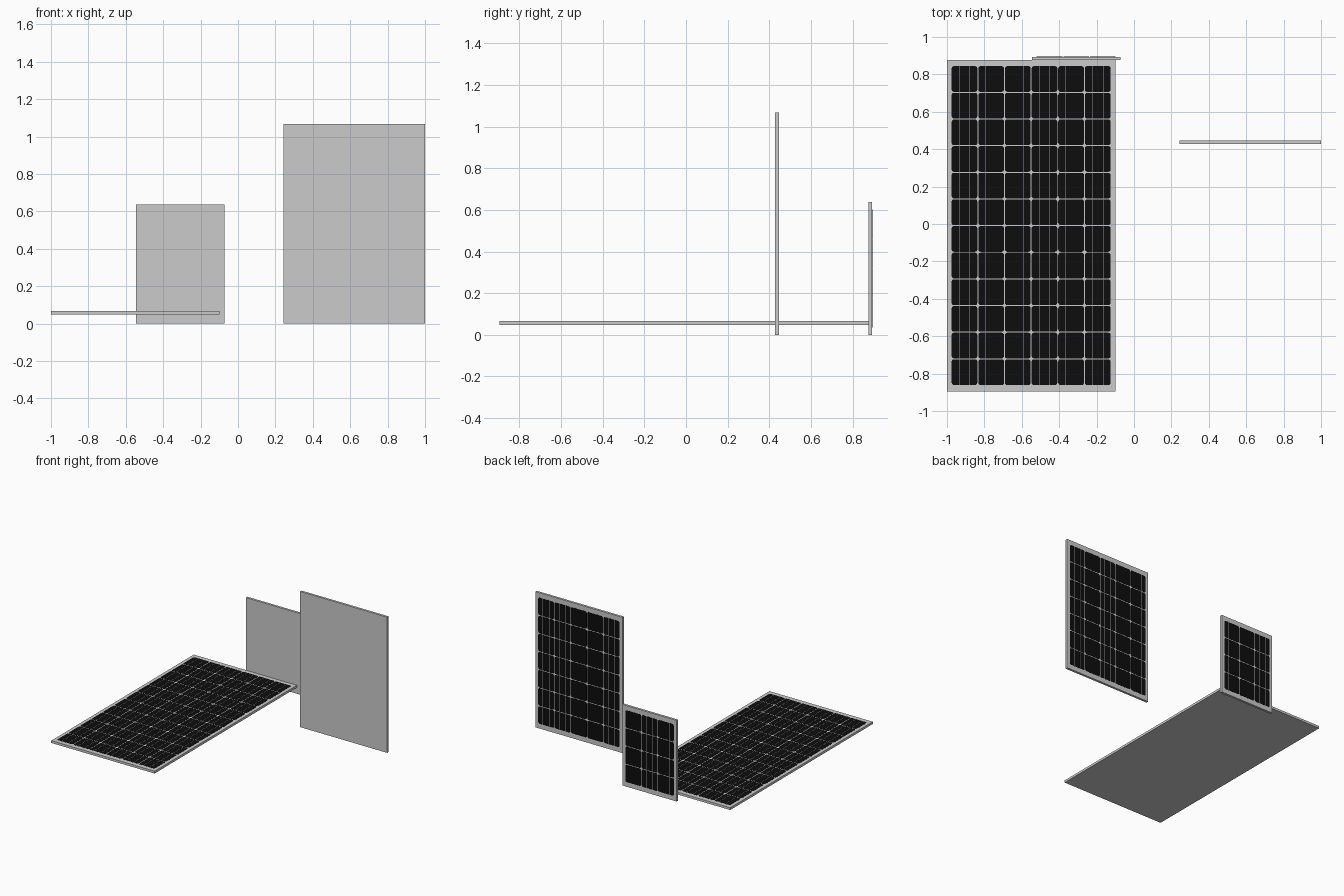
import bpy, bmesh, math
from mathutils import Matrix, Vector

if "Cube" in bpy.data.objects:
    bpy.data.objects.remove(bpy.data.objects["Cube"])

PITCH, GAP, CORNER = 0.1425, 0.005, 0.012
THICK, PROUD = 0.019, 0.0008


def material(name, color):
    m = bpy.data.materials.new(name)
    m.diffuse_color = color
    m.use_nodes = True
    m.node_tree.nodes["Principled BSDF"].inputs["Base Color"].default_value = m.diffuse_color
    return m


CELL = material("cell_black", (0.004, 0.004, 0.004, 1))
LINE = material("busbar_silver", (0.35, 0.35, 0.35, 1))


def finish(bm, name, matrix, mat=None):
    me = bpy.data.meshes.new(name)
    bmesh.ops.recalc_face_normals(bm, faces=bm.faces)
    bm.to_mesh(me)
    bm.free()
    if mat:
        me.materials.append(mat)
    ob = bpy.data.objects.new(name, me)
    ob.matrix_world = matrix
    bpy.context.collection.objects.link(ob)


def add_box(bm, center, size):
    m = Matrix.Translation(center) @ Matrix.Diagonal((*size, 1))
    bmesh.ops.create_cube(bm, size=1, matrix=m)


def add_cell(bm, cx, cy, z, h):
    # square wafer with rounded corners
    half = (PITCH - GAP) / 2
    inner = half - CORNER
    verts = []
    for k, (sx, sy) in enumerate(((1, 1), (-1, 1), (-1, -1), (1, -1))):
        for j in range(4):
            a = math.pi / 2 * (k + j / 3)
            verts.append(bm.verts.new((cx + sx * inner + CORNER * math.cos(a),
                                       cy + sy * inner + CORNER * math.sin(a), z)))
    face = bm.faces.new(verts)
    new = bmesh.ops.extrude_face_region(bm, geom=[face])["geom"]
    bmesh.ops.translate(bm, vec=Vector((0, 0, h)),
                        verts=[v for v in new if isinstance(v, bmesh.types.BMVert)])


def panel(name, width, length, cols, rows, matrix):
    # panel lies in local xy, cells facing local +z
    top = THICK / 2 - PROUD
    bm = bmesh.new()
    add_box(bm, (0, 0, -PROUD / 2), (width, length, THICK - PROUD))
    finish(bm, name + "_frame", matrix)

    cells, bars = bmesh.new(), bmesh.new()
    for c in range(cols):
        cx = (c - (cols - 1) / 2) * PITCH
        for r in range(rows):
            add_cell(cells, cx, (r - (rows - 1) / 2) * PITCH, top, PROUD * 0.7)
        # two silver contact lines per column
        for s in (-1, 1):
            add_box(bars, (cx + s * PITCH / 5, 0, top + PROUD / 2),
                    (0.002, rows * PITCH - GAP, PROUD))
    finish(cells, name + "_cells", matrix, CELL)
    finish(bars, name + "_busbars", matrix, LINE)


upright = Matrix.Rotation(-math.pi / 2, 4, 'X')   # cells face the back (+y)

panel("large_panel", 0.90, 1.773, 6, 12, Matrix.Translation((-0.55, -0.0085, 0.058)))
panel("medium_panel", 0.758, 1.068, 5, 7, Matrix.Translation((0.621, 0.437, 0.534)) @ upright)
panel("small_panel", 0.472, 0.638, 3, 4, Matrix.Translation((-0.309, 0.8855, 0.319)) @ upright)
